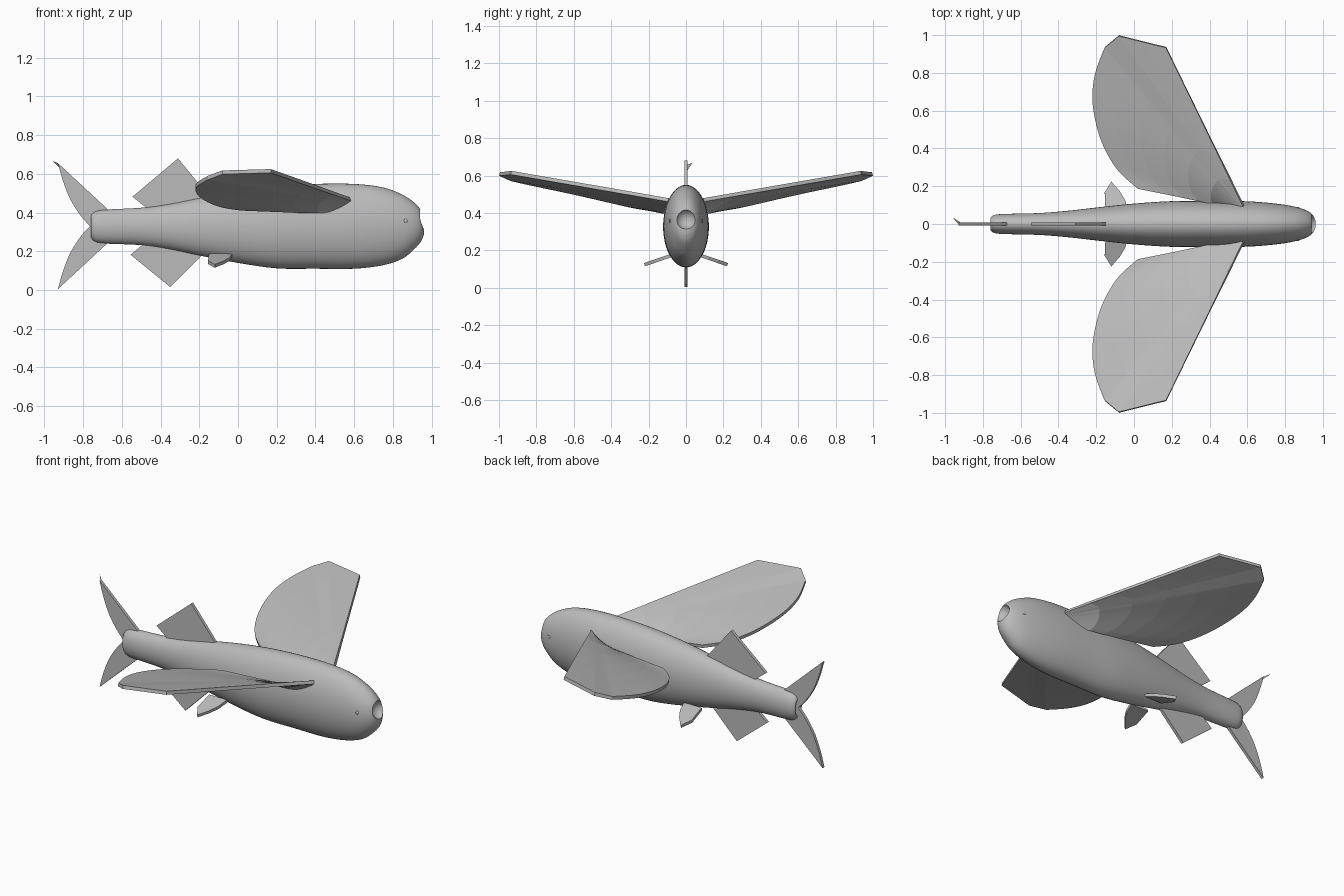
import bpy, bmesh, math
from mathutils import Vector

cube = bpy.data.objects.get("Cube")
if cube:
    bpy.data.objects.remove(cube)

grey = bpy.data.materials.new("plain_grey")
grey.use_nodes = True
grey.diffuse_color = (0.5, 0.5, 0.5, 1)
grey.node_tree.nodes["Principled BSDF"].inputs["Base Color"].default_value = (0.5, 0.5, 0.5, 1)


def make(name, verts, faces, smooth=True):
    mesh = bpy.data.meshes.new(name)
    mesh.from_pydata(verts, [], faces)
    bm = bmesh.new()
    bm.from_mesh(mesh)
    bmesh.ops.recalc_face_normals(bm, faces=bm.faces)
    bm.to_mesh(mesh)
    bm.free()
    obj = bpy.data.objects.new(name, mesh)
    bpy.context.collection.objects.link(obj)
    mesh.materials.append(grey)
    if smooth:
        mesh.shade_smooth()
    return obj


def spline(pts, steps):
    """Smooth curve through the points."""
    pts = [Vector(p) for p in pts]
    pts = [pts[0]] + pts + [pts[-1]]
    out = []
    for a, b, c, d in zip(pts, pts[1:], pts[2:], pts[3:]):
        for i in range(steps):
            t = i / steps
            out.append(b + (c - a) * t / 2 + (a * 2 - b * 5 + c * 4 - d) * t * t / 2
                       + (b * 3 - a - c * 3 + d) * t ** 3 / 2)
    return out + [pts[-1]]


def solidify(obj, thickness):
    mod = obj.modifiers.new("thickness", "SOLIDIFY")
    mod.thickness = thickness
    mod.offset = 0


# Body: lofted rings of (x, top, bottom, half width)
stations = [(-0.735, 0.36, 0.295, 0.015), (-0.755, 0.375, 0.28, 0.025), (-0.76, 0.385, 0.27, 0.033),
            (-0.74, 0.405, 0.25, 0.047), (-0.69, 0.415, 0.24, 0.053), (-0.5, 0.425, 0.232, 0.058),
            (-0.35, 0.445, 0.21, 0.07), (-0.2, 0.475, 0.178, 0.087), (0, 0.51, 0.14, 0.108),
            (0.2, 0.535, 0.112, 0.121), (0.4, 0.548, 0.11, 0.122), (0.6, 0.548, 0.11, 0.12),
            (0.75, 0.53, 0.128, 0.108), (0.85, 0.492, 0.162, 0.092), (0.91, 0.452, 0.21, 0.073),
            (0.945, 0.412, 0.25, 0.05), (0.96, 0.36, 0.285, 0.02)]
SIDES = 48
rings = [(x, top, bottom, wide) for a in [[Vector(s) for s in stations]]
         for x, top, bottom, wide in spline(a, 4)]
verts, faces = [], []
for x, top, bottom, wide in rings:
    for k in range(SIDES):
        ang = math.tau * k / SIDES
        verts.append((x, wide * math.cos(ang), (top + bottom) / 2 + (top - bottom) / 2 * math.sin(ang)))
for r in range(len(rings) - 1):
    for k in range(SIDES):
        n = (k + 1) % SIDES
        faces.append((r * SIDES + k, r * SIDES + n, (r + 1) * SIDES + n, (r + 1) * SIDES + k))
faces.append(tuple(range(SIDES)))
faces.append(tuple(range(len(verts) - SIDES, len(verts))))
body = make("body", verts, faces)

# Open round mouth
bpy.ops.mesh.primitive_uv_sphere_add(segments=32, ring_count=16, radius=0.055, location=(0.968, 0, 0.368))
cutter = bpy.context.object
cutter.name = "mouth_cutter"
cutter.data.materials.append(grey)
cutter.data.shade_smooth()
cutter.hide_render = True
cutter.hide_viewport = True
cut = body.modifiers.new("mouth", "BOOLEAN")
cut.object = cutter
cut.operation = "DIFFERENCE"
cut.solver = "EXACT"
bpy.ops.object.select_all(action="DESELECT")
bpy.context.view_layer.objects.active = body
body.select_set(True)
bpy.ops.object.modifier_apply(modifier="mouth")
bpy.ops.object.shade_smooth_by_angle(angle=math.radians(40))
bpy.data.objects.remove(cutter)

# Wing outline, fanned out from a short steep root edge
lead_tip = [Vector((0.17, 0.935, 0.615)), Vector((-0.08, 0.997, 0.608))]
arc = spline([(-0.155, 0.935, 0.58), (-0.205, 0.8, 0.55), (-0.22, 0.67, 0.523), (-0.2, 0.53, 0.492),
              (-0.155, 0.4, 0.462), (-0.08, 0.28, 0.435), (0.02, 0.188, 0.42)], 4)
rim = [lead_tip[0].lerp(lead_tip[1], t / 4) for t in range(4)] + [lead_tip[1]] + arc
root_front, root_back = Vector((0.58, 0.095, 0.47)), Vector((0.5, 0.095, 0.4))
eye_spot = Vector((0.866, 0.086, 0.357))
pelvic = [(-0.15, 0.06), (-0.155, 0.165), (-0.12, 0.222), (-0.075, 0.17), (-0.045, 0.12), (-0.03, 0.06)]

for side, s in (("left", 1), ("right", -1)):
    # The fish faces +x, the sides here are +y and -y
    flip = lambda v: (v[0], v[1] * s, v[2])
    n, cols = len(rim), 6
    verts = [flip(root_front.lerp(root_back, i / (n - 1)).lerp(p, c / cols))
             for i, p in enumerate(rim) for c in range(cols + 1)]
    w = cols + 1
    faces = [(i * w + c, i * w + c + 1, (i + 1) * w + c + 1, (i + 1) * w + c)
             for i in range(n - 1) for c in range(cols)]
    wing = make(side + "_wing_fin", verts, faces, smooth=False)
    solidify(wing, 0.02)

    # Small drooping belly fin
    verts = [flip((x, y, 0.172 - 0.34 * (y - 0.08))) for x, y in pelvic]
    solidify(make(side + "_belly_fin", verts, [tuple(range(len(verts)))], False), 0.018)

    # Tiny eye
    bpy.ops.mesh.primitive_uv_sphere_add(segments=12, ring_count=8, radius=0.01, location=flip(eye_spot))
    eye = bpy.context.object
    eye.name = side + "_eye"
    eye.scale.y = 0.5
    eye.data.materials.append(grey)
    eye.data.shade_smooth()


# Upright fins in the middle plane
def upright_fin(name, outline):
    verts = [(x, 0, z) for x, z in outline]
    fin = make(name, verts, [tuple(range(len(verts)))], False)
    solidify(fin, 0.018)


upright_fin("back_fin", [(-0.31, 0.68), (-0.545, 0.482), (-0.43, 0.39), (-0.13, 0.46)])
upright_fin("underside_fin", [(-0.35, 0.015), (-0.555, 0.182), (-0.45, 0.27), (-0.15, 0.215)])

# Forked tail: two mirrored crescent lobes
edge = spline([(-0.93, 0.655), (-0.905, 0.565), (-0.865, 0.465), (-0.81, 0.38), (-0.76, 0.325)], 4)
lobe = [(p.x, p.y) for p in edge] + [(-0.68, 0.325), (-0.66, 0.405)]
upright_fin("upper_tail_lobe", lobe)
upright_fin("lower_tail_lobe", [(x, 0.66 - z) for x, z in lobe])

# Little flick at the tail tip
make("tail_tip_flick", [(-0.93, 0, 0.655), (-0.96, 0.035, 0.668), (-0.92, 0.009, 0.63)], [(0, 1, 2)], False)
